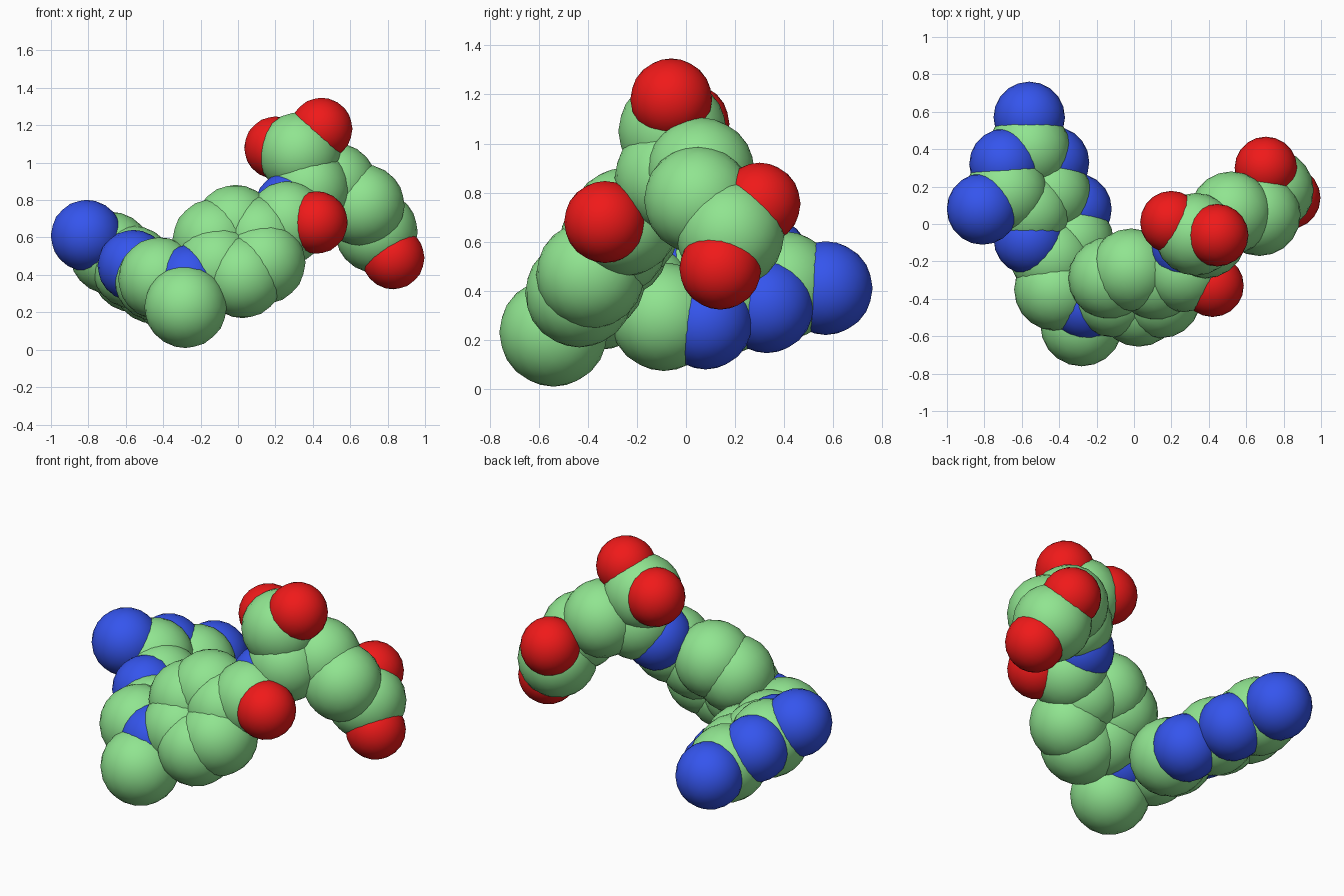
import bpy
from mathutils import Vector as V

if "Cube" in bpy.data.objects:
    bpy.data.objects.remove(bpy.data.objects["Cube"])


def material(name, color):
    m = bpy.data.materials.new(name)
    m.diffuse_color = color
    m.use_nodes = True
    m.node_tree.nodes["Principled BSDF"].inputs["Base Color"].default_value = m.diffuse_color
    return m


# element: radius and colour
ELEMENTS = {
    "carbon": (0.221, material("green", (0.28, 0.78, 0.28, 1))),
    "nitrogen": (0.191, material("blue", (0.035, 0.09, 0.85, 1))),
    "oxygen": (0.167, material("red", (0.87, 0.01, 0.01, 1))),
}


def atom(kind, part, pos):
    radius, mat = ELEMENTS[kind]
    bpy.ops.mesh.primitive_ico_sphere_add(subdivisions=3, radius=radius, location=pos)
    ob = bpy.context.object
    ob.name = f"{part}_{kind}"
    ob.data.materials.append(mat)
    bpy.ops.object.shade_smooth()


# Flat double ring: the sloping plane gives the height of each atom
def on_plane(x, y):
    return V((x, y, 0.27 - 0.68 * (x + 0.31) - 0.06 * (y - 0.08)))


ring_step = V((-0.12, 0.25))     # offset between the two fused rings
near_ring = [("nitrogen", -0.56, -0.08), ("carbon", -0.44, -0.18),
             ("carbon", -0.33, -0.09), ("nitrogen", -0.31, 0.08)]
far_kinds = ["carbon", "carbon", "carbon", "nitrogen"]
for (kind, x, y), far in zip(near_ring, far_kinds):
    atom(kind, "near_ring", on_plane(x, y))
    atom(far, "far_ring", on_plane(x + ring_step.x, y + ring_step.y))
atom("nitrogen", "far_ring", on_plane(-0.69, 0.32))
atom("carbon", "far_ring", on_plane(-0.56, 0.40))
for x, y in [(-0.56, 0.57), (-0.81, 0.08)]:
    atom("nitrogen", "ring_tip", on_plane(x, y))

# Linker between the rings
atom("carbon", "linker", (-0.42, -0.35, 0.38))
atom("nitrogen", "linker", (-0.26, -0.43, 0.37))
atom("carbon", "linker_tip", (-0.28, -0.54, 0.23))

# Six-sided middle ring from its centre and two spokes
centre = V((0.005, -0.34, 0.525))
a, b = V((-0.135, 0.05, 0.06)), V((-0.02, 0.095, 0.135))
for spoke in (a, b, b - a):
    for side in (1, -1):
        atom("carbon", "middle_ring", centre + spoke * side)

# Chain with its two forked ends
chain = [
    ("carbon", "bridge", (0.265, -0.25, 0.68)),
    ("oxygen", "bridge", (0.42, -0.33, 0.68)),
    ("nitrogen", "bridge", (0.28, -0.13, 0.765)),
    ("carbon", "chain", (0.38, -0.07, 0.86)),
    ("carbon", "chain", (0.52, 0.06, 0.885)),
    ("carbon", "chain", (0.67, 0.05, 0.77)),
    ("carbon", "upper_fork", (0.33, -0.055, 1.05)),
    ("oxygen", "upper_fork", (0.445, -0.06, 1.18)),
    ("oxygen", "upper_fork", (0.20, 0.01, 1.08)),
    ("carbon", "lower_fork", (0.74, 0.18, 0.63)),
    ("oxygen", "lower_fork", (0.83, 0.14, 0.49)),
    ("oxygen", "lower_fork", (0.705, 0.30, 0.755)),
]
for kind, part, pos in chain:
    atom(kind, part, pos)
